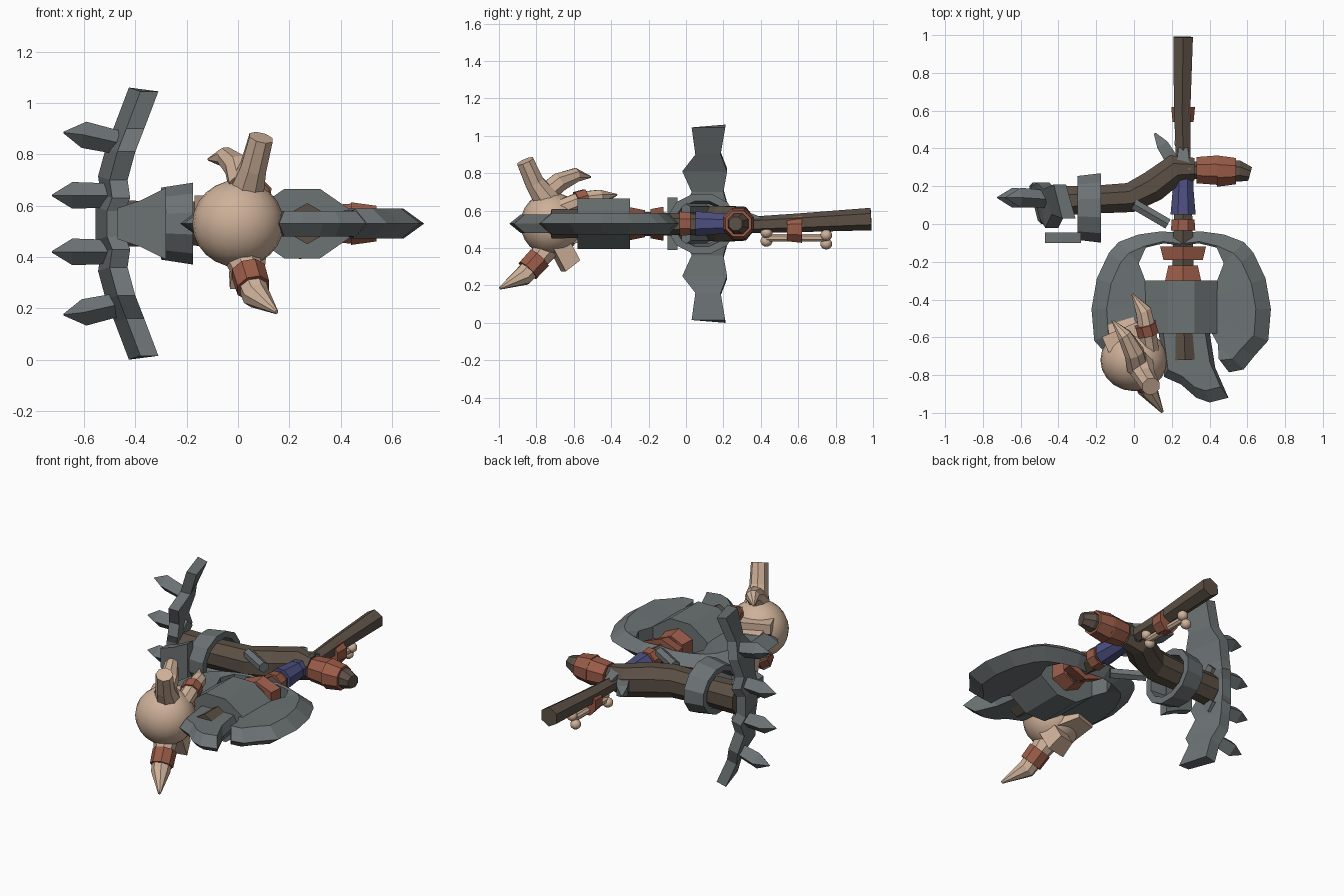
import bpy, bmesh, math
from mathutils import Vector, Matrix

cube = bpy.data.objects.get("Cube")
if cube:
    bpy.data.objects.remove(cube)


def material(name, rgb):
    m = bpy.data.materials.new(name)
    m.use_nodes = True
    m.diffuse_color = (*rgb, 1)
    m.node_tree.nodes["Principled BSDF"].inputs["Base Color"].default_value = (*rgb, 1)
    return m


IRON = material("iron grey", (0.15, 0.17, 0.175))
WOOD = material("dark wood", (0.105, 0.08, 0.06))
BONE = material("pale bone", (0.62, 0.44, 0.32))
LEATHER = material("red leather", (0.32, 0.105, 0.065))
CLOTH = material("blue cloth", (0.075, 0.08, 0.22))
MID = 0.53          # height shared by both weapons
HUB = Vector((0.25, -0.45, MID))


def finish(name, bm, mat, smooth=False):
    bmesh.ops.recalc_face_normals(bm, faces=bm.faces)
    me = bpy.data.meshes.new(name)
    bm.to_mesh(me)
    bm.free()
    me.materials.append(mat)
    ob = bpy.data.objects.new(name, me)
    bpy.context.collection.objects.link(ob)
    if smooth:
        me.polygons.foreach_set("use_smooth", [True] * len(me.polygons))
    return ob


def loft(name, rings, mat, closed=False, smooth=False):
    """Skin a row of equal rings; cap the ends, or join them when closed."""
    bm = bmesh.new()
    rows = [[bm.verts.new(p) for p in r] for r in rings]
    n = len(rows[0])
    pairs = list(zip(rows, rows[1:]))
    if closed:
        pairs.append((rows[-1], rows[0]))
    else:
        bm.faces.new(rows[0])
        bm.faces.new(rows[-1])
    for a, b in pairs:
        for i in range(n):
            j = (i + 1) % n
            bm.faces.new((a[i], a[j], b[j], b[i]))
    return finish(name, bm, mat, smooth)


def tube(name, path, radii, mat, n=8, ref=(0, 0, 1), flat=1.0, turn=0.5, smooth=False):
    """Tapered tube; flat scales the radius along the ref direction."""
    pts = [Vector(p) for p in path]
    rings = []
    for i, p in enumerate(pts):
        t = (pts[min(i + 1, len(pts) - 1)] - pts[max(i - 1, 0)]).normalized()
        u = t.cross(Vector(ref)).normalized()
        v = u.cross(t)
        ang = [(k + turn) * math.tau / n for k in range(n)]
        rings.append([p + radii[i] * (u * math.cos(a) + v * flat * math.sin(a)) for a in ang])
    return loft(name, rings, mat, smooth=smooth)


def ball(name, at, scale, mat, seg=16, tilt=0.0):
    bm = bmesh.new()
    bmesh.ops.create_uvsphere(bm, u_segments=seg, v_segments=seg // 2 + 2, radius=1)
    bm.transform(Matrix.Translation(at) @ Matrix.Rotation(tilt, 4, "Z") @ Matrix.Diagonal((*scale, 1)))
    return finish(name, bm, mat, True)


def block(name, at, size, mat, rot=(0, 0, 0), taper=1.0):
    bm = bmesh.new()
    bmesh.ops.create_cube(bm, size=1)
    for v in bm.verts:
        if v.co.y > 0:
            v.co.x *= taper
            v.co.z *= taper
    turn = Matrix.Rotation(rot[2], 4, "Z") @ Matrix.Rotation(rot[1], 4, "Y") @ Matrix.Rotation(rot[0], 4, "X")
    bm.transform(Matrix.Translation(at) @ turn @ Matrix.Diagonal((*size, 1)))
    return finish(name, bm, mat)


def along_y(name, y0, y1, r0, r1, mat, n=8, x=0.26, z=MID, flat=1.0):
    return tube(name, [(x, y0, z), (x, y1, z)], [r0, r1], mat, n, flat=flat)


# Axe: haft, wraps and bone charm
tube("axe_haft", [(.27, -.72, MID), (.26, -.4, MID), (.26, .38, .525), (.255, .6, .535), (.26, .99, .555)],
     [.08, .07, .045, .05, .06], WOOD, 6)
along_y("pommel_band", .54, .62, .06, .068, LEATHER, z=.5, flat=1.15)
along_y("grip_band", -.035, .025, .07, .065, LEATHER)
along_y("upper_wrap", -.19, -.12, .12, .14, LEATHER, 6, flat=.65)
along_y("lower_wrap", -.3, -.22, .11, .09, LEATHER, 6, flat=.8)
along_y("blue_wrap", .05, .2, .072, .058, CLOTH)
along_y("blue_wrap_end", .2, .35, .06, .05, CLOTH)
along_y("charm_bone", .43, .75, .022, .022, BONE, x=.255, z=.455)
for y, z in ((.43, .46), (.75, .445)):
    for s in (-1, 1):
        ball("charm_knuckle", (.255 + .012 * s, y, z + .023 * s), (.032, .032, .03), BONE, 10)

# Axe: faceted socket around the haft
profile = [(.2, .045), (.07, .135), (-.07, .135), (-.2, .045), (-.2, -.045), (-.07, -.135), (.07, -.135), (.2, -.045)]
loft("axe_socket", [[(HUB.x + x, y, MID + z) for x, z in profile] for y in (-.58, -.3)], IRON)

# Axe: side blades swept around the hub (angle, inner radius, outer radius)
sweep = [(-53, .33, .42), (-44, .27, .46), (-33, .17, .46), (-20, .12, .49), (0, .1, .475), (20, .12, .475),
         (38, .24, .485), (47, .33, .485), (60, .375, .455), (75, .36, .425), (92, .335, .405)]
for side, name in ((1, "left_blade"), (-1, "right_blade")):
    rings = []
    for deg, rin, rout in sweep:
        a = math.radians(deg)
        d = Vector((side * math.cos(a), math.sin(a), 0))
        shoulder = max(rin + .01, rout - .08)
        section = [(rout, 0), (shoulder, .058), (rin, .05), (rin, -.05), (shoulder, -.058)]
        rings.append([HUB + d * r + Vector((0, 0, z)) for r, z in section])
    loft(name, rings, IRON)

# Axe: jagged front blade with bevelled rim
edge = [(.13, -.57), (.4, -.57), (.43, -.76), (.5, -.92), (.4, -.945), (.33, -.92), (.25, -.85), (.16, -.81)]
loft("front_blade", [[(.27 + (x - .27) * k, -.6 + (y + .6) * k, MID + z) for x, y in edge]
                     for k, z in ((.82, -.05), (1, 0), (.82, .05))], IRON)

# Club: bent wooden shaft and wrapped grip
tube("club_shaft", [(.32, .29, MID), (.22, .29, MID), (.1, .2, MID), (-.02, .14, MID), (-.2, .13, MID), (-.46, .12, MID)],
     [.065, .085, .09, .085, .08, .085], WOOD, 8, flat=1.15)
tube("club_grip", [(.3, .285, MID), (.56, .28, MID), (.615, .265, MID)], [.05, .06, .04], WOOD)
tube("inner_grip_wrap", [(.33, .285, MID), (.45, .285, MID)], [.075, .085], LEATHER)
tube("outer_grip_wrap", [(.44, .28, MID), (.54, .28, MID)], [.09, .075], LEATHER)
for z in (.455, .605):
    tube("binding_rod", [(0, .105, z), (.18, .0, z)], [.032, .032], IRON, 6)
tube("binding_wedge", [(.26, .28, .57), (.26, .4, .54)], [.055, .035], IRON, 4)
tube("back_spike", [(.2, .34, MID), (.15, .42, MID), (.11, .48, MID)], [.05, .045, .008], IRON, 4)

# Club: hollow collar with a front tongue
def oval(x, ry, rz):
    return [(x, .085 + ry * math.cos(k * math.tau / 12 + .26), MID + rz * math.sin(k * math.tau / 12 + .26)) for k in range(12)]


loft("club_collar", [oval(-.3, .175, .145), oval(-.175, .19, .165), oval(-.175, .15, .125), oval(-.3, .14, .11)], IRON, closed=True)
loft("collar_tongue", [[(x, y, MID + s * h) for y, s in ((-.1, -1), (-.1, 1), (-.045, 1), (-.045, -1))]
                       for x, h in ((-.47, .06), (-.38, .09), (-.28, .14))], IRON)

# Club: zigzag cross bar, mirrored about the middle (height, x, front y, back y)
half = [(.515, -.37, .03, .21), (.37, -.425, .05, .185), (.28, -.46, -.02, .22), (.17, -.49, .03, .2),
        (.1, -.48, .0, .22), (.05, -.5, .02, .2)]
bar = [(MID + s * h, x, a, b) for s, rows in ((1, half), (-1, half[::-1])) for h, x, a, b in rows]
loft("cross_bar", [[(x - .055, b, z + .015 * (1 if z > MID else -1)), (x + .01, b, z), (x + .06, a, z), (x - .01, a, z)]
                   for z, x, a, b in bar], IRON)

# Club: spikes
for s in (-1, 1):
    for h, rise, reach in ((.11, 0, -.725), (.31, .045, -.68)):
        path = [(-.44, .13, MID + s * h), (reach + .08, .14, MID + s * (h + rise * .8)), (reach, .14, MID + s * (h + rise))]
        tube("bar_spike", path, [.045, .052, .003], IRON, 4, turn=0)

# Skull: cranium, brow, muzzle, jaw and eyes
ball("skull", (0, -.72, MID), (.178, .165, .17), BONE, 20)
block("muzzle", (-.05, -.58, .52), (.2, .14, .2), BONE, (0, 0, .3), .7)
block("jaw", (.03, -.645, .36), (.13, .1, .14), BONE, (.5, 0, .2), .8)
block("brow", (-.06, -.6, .61), (.2, .09, .06), BONE, (0, 0, .4))
for x, y, z in ((-.125, -.615, .58), (.075, -.575, .57)):
    ball("eye", (x, y, z), (.035, .035, .035), LEATHER, 10)

# Skull: horns and bands
X = (1, 0, 0)
tube("broken_horn", [(.03, -.74, .65), (.06, -.81, .75), (.09, -.86, .865)], [.075, .055, .05], BONE, 8, X)
tube("upper_horn", [(.02, -.76, .68), (.0, -.68, .75), (-.05, -.59, .79), (-.115, -.51, .78)], [.06, .055, .04, .005], BONE, 8, X)
tube("side_horn", [(.09, -.7, .6), (.07, -.56, .655), (.05, -.46, .67), (-.01, -.37, .685)], [.05, .05, .045, .005], BONE, 8)
tube("side_horn_band", [(.075, -.585, .645), (.06, -.53, .66)], [.06, .06], LEATHER)
tube("lower_horn", [(.01, -.73, .42), (.04, -.79, .34), (.07, -.87, .25), (.15, -.995, .185)], [.075, .06, .055, .008], BONE, 8, X)
tube("lower_horn_band", [(.04, -.785, .345), (.06, -.845, .28)], [.07, .068], LEATHER, 8, X)
